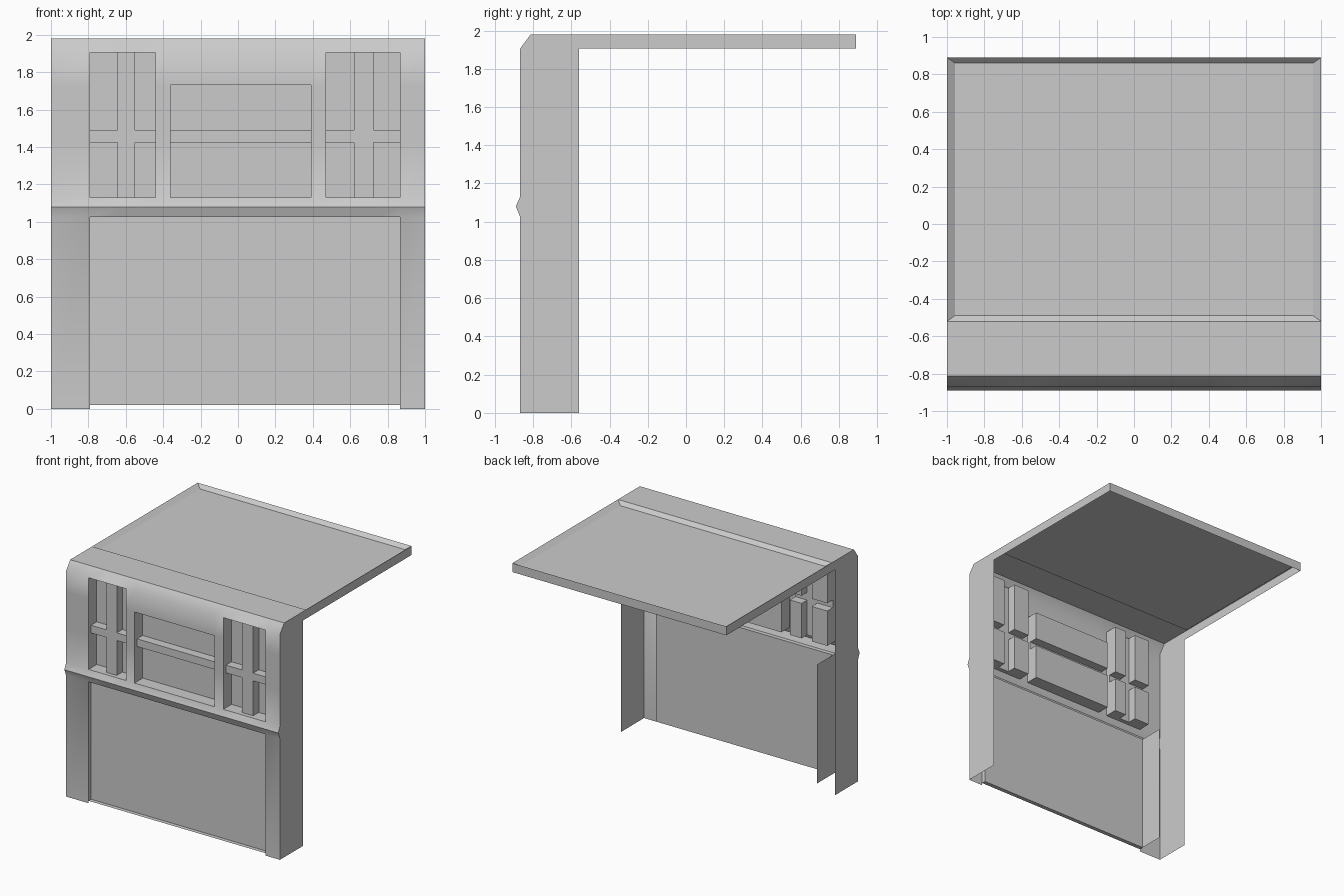
import bpy, bmesh, math

if "Cube" in bpy.data.objects:
    bpy.data.objects.remove(bpy.data.objects["Cube"])

TOP, RIM = 1.98, 1.905          # roof top and bottom of its rim
BACK, INNER = 0.89, -0.56       # rear of roof, rear of side walls
# front outline as (z, y): plain wall, ridge moulding, chamfer to the roof
PROFILE = [(0, -0.868), (1.025, -0.868), (1.08, -0.89), (1.13, -0.868),
           (1.905, -0.868), (TOP, -0.812)]


def front_y(z):
    for (z0, y0), (z1, y1) in zip(PROFILE, PROFILE[1:]):
        if z0 <= z <= z1:
            return y0 + (y1 - y0) * (z - z0) / (z1 - z0)


def build(name, quads, facing, smooth=0):
    """Weld a list of polygons into one object; first face looks along facing."""
    bm = bmesh.new()
    for q in quads:
        bm.faces.new([bm.verts.new(p) for p in q])
    bmesh.ops.remove_doubles(bm, verts=bm.verts, dist=1e-4)
    bmesh.ops.recalc_face_normals(bm, faces=bm.faces)
    bm.faces.ensure_lookup_table()
    bm.normal_update()
    if sum(a * b for a, b in zip(bm.faces[0].normal, facing)) < 0:
        bmesh.ops.reverse_faces(bm, faces=bm.faces)
    me = bpy.data.meshes.new(name)
    bm.to_mesh(me)
    bm.free()
    ob = bpy.data.objects.new(name, me)
    bpy.context.collection.objects.link(ob)
    if smooth:
        bpy.ops.object.select_all(action='DESELECT')
        ob.select_set(True)
        bpy.context.view_layer.objects.active = ob
        bpy.ops.object.shade_smooth_by_angle(angle=math.radians(smooth))
    return ob


# Recesses in the front: x0, x1, z0, z1, depth; later ones override earlier
PANE, BAR = 0.11, 0.035
RECESSES = [(-0.79, 0.865, 0.02, 1.025, BAR)]                  # door
for x0, x1, top in ((-0.79, -0.44, 1.905), (-0.36, 0.39, 1.73), (0.47, 0.865, 1.905)):
    RECESSES += [(x0, x1, 1.13, top, PANE), (x0, x1, 1.425, 1.49, BAR)]
for x0, x1 in ((-0.645, -0.55), (0.62, 0.725)):                # upright bars
    RECESSES.append((x0, x1, 1.13, 1.905, BAR))

xs = sorted({-1, 1} | {x for r in RECESSES for x in r[:2]})
zs = sorted({z for z, _ in PROFILE} | {z for r in RECESSES for z in r[2:4]})


def depth(i, j):
    if not (0 <= i < len(xs) - 1 and 0 <= j < len(zs) - 1):
        return 0
    x, z = (xs[i] + xs[i + 1]) / 2, (zs[j] + zs[j + 1]) / 2
    d = 0
    for x0, x1, z0, z1, r in RECESSES:
        if x0 < x < x1 and z0 < z < z1:
            d = r
    return d


# Front wall: stepped grid following the profile
quads = []
for i in range(len(xs) - 1):
    for j in range(len(zs) - 1):
        x0, x1, z0, z1 = xs[i], xs[i + 1], zs[j], zs[j + 1]
        y0, y1, d = front_y(z0), front_y(z1), depth(i, j)
        gap = j == 0 and -0.79 <= x0 < 0.865       # opening under the door
        if not gap:
            quads.append([(x0, y0 + d, z0), (x1, y0 + d, z0),
                          (x1, y1 + d, z1), (x0, y1 + d, z1)])
        e = depth(i + 1, j)
        if e != d:                                  # upright reveal
            quads.append([(x1, y0 + d, z0), (x1, y0 + e, z0),
                          (x1, y1 + e, z1), (x1, y1 + d, z1)])
        e = depth(i, j + 1)
        if e != d:                                  # level reveal
            quads.append([(x0, y1 + d, z1), (x1, y1 + d, z1),
                          (x1, y1 + e, z1), (x0, y1 + e, z1)])
build("front_wall", quads, (0, -1, 0), 45)

# Side walls, each running into the roof rim
for side, s in (("left", -1), ("right", 1)):
    outline = [(y, z) for z, y in PROFILE] + [(BACK, TOP), (BACK, RIM), (INNER, RIM), (INNER, 0)]
    build(side + "_side_wall", [[(s, y, z) for y, z in outline]], (s, 0, 0))

# Roof: front strip, sloped border, sunken deck and rear rim
FRONT, EDGE, DECK = -0.52, -0.812, TOP - 0.03
outer = [(-1, FRONT, TOP), (1, FRONT, TOP), (1, BACK, TOP), (-1, BACK, TOP)]
inner = [(-0.957, -0.49, DECK), (0.957, -0.49, DECK), (0.957, 0.86, DECK), (-0.957, 0.86, DECK)]
roof = [[(-1, EDGE, TOP), (1, EDGE, TOP), outer[1], outer[0]], inner]
for k in range(4):
    n = (k + 1) % 4
    roof.append([outer[k], outer[n], inner[n], inner[k]])
roof.append([outer[3], outer[2], (1, BACK, RIM), (-1, BACK, RIM)])
build("roof", roof, (0, 0, 1))

# Door return panel behind the left jamb
yd = front_y(0) + BAR
build("door_return", [[(-0.79, yd, 0.02), (-0.79, -0.62, 0.02),
                       (-0.79, -0.62, 1.025), (-0.79, yd, 1.025)]], (1, 0, 0))
